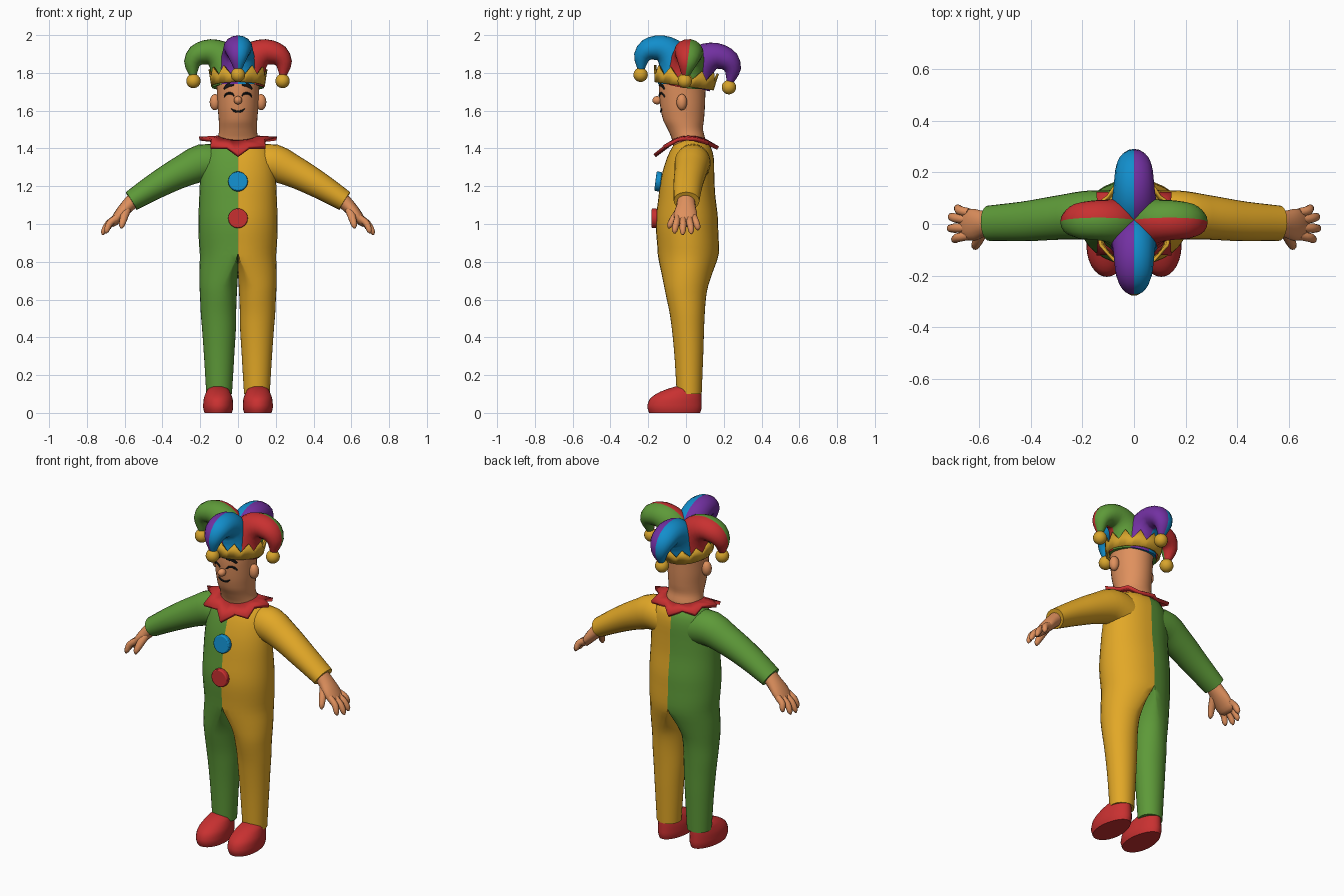
import bpy, bmesh, math
from mathutils import Vector, Matrix

if "Cube" in bpy.data.objects:
    bpy.data.objects.remove(bpy.data.objects["Cube"])

COL = {"green": (.11, .32, .04), "yellow": (.76, .39, .02), "gold": (.68, .37, .025),
       "red": (.58, .03, .03), "blue": (.006, .27, .60), "purple": (.17, .03, .36),
       "skin": (.74, .28, .11), "black": (.012, .012, .012)}
MAT = {}
for key, c in COL.items():
    MAT[key] = bpy.data.materials.new(key)
    MAT[key].diffuse_color = (*c, 1)


def interp(keys, rows, t):
    """Monotone cubic interpolation of rows of numbers."""
    n = len(keys)
    i = max(0, min(n - 2, sum(k <= t for k in keys) - 1))
    h = keys[i + 1] - keys[i]
    u = (t - keys[i]) / h
    out = []
    for c in range(len(rows[0])):
        d = [(rows[j + 1][c] - rows[j][c]) / (keys[j + 1] - keys[j]) for j in range(n - 1)]

        def slope(j):
            if j == 0 or j == n - 1:
                return d[min(j, n - 2)]
            a, b = d[j - 1], d[j]
            return 2 * a * b / (a + b) if a * b > 0 else 0
        a, b = rows[i][c], rows[i + 1][c]
        out.append((2*u**3 - 3*u*u + 1) * a + (u**3 - 2*u*u + u) * h * slope(i)
                   + (3*u*u - 2*u**3) * b + (u**3 - u*u) * h * slope(i + 1))
    return out


def finish(bm, name, mats, rule=None, angle=40):
    bmesh.ops.recalc_face_normals(bm, faces=bm.faces)
    if rule:
        for f in bm.faces:
            f.material_index = int(rule(f.calc_center_median()))
    me = bpy.data.meshes.new(name)
    bm.to_mesh(me)
    bm.free()
    for m in mats:
        me.materials.append(MAT[m])
    me.shade_smooth()
    me.set_sharp_from_angle(angle=math.radians(angle))
    ob = bpy.data.objects.new(name, me)
    bpy.context.collection.objects.link(ob)
    return ob


def skin_rings(rings):
    """Bridge closed rings of points and cap both ends."""
    bm = bmesh.new()
    vs = [[bm.verts.new(p) for p in r] for r in rings]
    n = len(vs[0])
    for a, b in zip(vs, vs[1:]):
        for k in range(n):
            bm.faces.new((a[k], a[(k + 1) % n], b[(k + 1) % n], b[k]))
    bm.faces.new(vs[0])
    bm.faces.new(vs[-1])
    return bm


def loft(levels, steps, m=1, n=32):
    """Stack ovals along z; level = z, centre x, inner rx, outer rx, centre y, ry."""
    keys, rows = [l[0] for l in levels], [l[1:] for l in levels]
    rings = []
    for s in range(steps + 1):
        z = keys[0] + (keys[-1] - keys[0]) * s / steps
        cx, ri, ro, cy, ry = interp(keys, rows, z)
        ring = []
        for k in range(n):
            c, sn = math.cos(2 * math.pi * k / n), math.sin(2 * math.pi * k / n)
            ring.append((m * (cx + (ro if c > 0 else ri) * c), cy + ry * sn, z))
        rings.append(ring)
    return skin_rings(rings)


def tube(pts, steps=12, m=1, n=16):
    """Sweep an oval along points x, y, z, ry, rz; m mirrors it in x."""
    keys = [0]
    for a, b in zip(pts, pts[1:]):
        keys.append(keys[-1] + (Vector(b[:3]) - Vector(a[:3])).length)
    smp = [interp(keys, pts, keys[-1] * s / steps) for s in range(steps + 1)]
    rings = []
    for s, p in enumerate(smp):
        t = (Vector(smp[min(s + 1, steps)][:3]) - Vector(smp[max(s - 1, 0)][:3])).normalized()
        side = Vector((0, 1, 0))
        side = (side - t * side.dot(t)).normalized()
        up = side.cross(t)
        ring = []
        for k in range(n):
            a = 2 * math.pi * k / n
            q = Vector(p[:3]) + side * math.cos(a) * p[3] + up * math.sin(a) * p[4]
            ring.append((m * q.x, q.y, q.z))
        rings.append(ring)
    return skin_rings(rings)


def ball(name, mat, loc, r):
    bm = bmesh.new()
    bmesh.ops.create_uvsphere(bm, u_segments=20, v_segments=12, radius=1)
    bm.transform(Matrix.Translation(loc) @ Matrix.Diagonal((*r, 1)))
    return finish(bm, name, [mat])


# Two-coloured suit, arms, hands and shoes, mirrored left and right
SUIT = [(.10, .10, .068, .068, .017, .066), (.30, .10, .08, .08, .015, .076),
        (.50, .10, .09, .095, .008, .09), (.65, .09, .085, .113, 0, .112),
        (.74, .05, .05, .155, .005, .135), (.85, 0, 0, .203, .012, .162),
        (1.0, 0, 0, .21, .005, .165), (1.15, 0, 0, .205, .005, .15),
        (1.25, 0, 0, .20, .01, .14), (1.35, 0, 0, .188, .023, .124),
        (1.42, 0, 0, .15, .03, .095), (1.45, 0, 0, .10, .02, .065)]
SLEEVE = [(.08, .04, 1.31, .09, .095), (.17, .035, 1.325, .095, .10), (.29, .025, 1.28, .086, .085),
          (.43, .01, 1.205, .077, .07), (.565, .003, 1.122, .068, .055)]
PALM = [(.54, 0, 1.14, .045, .04), (.58, 0, 1.10, .05, .037), (.625, -.003, 1.05, .062, .031),
        (.66, -.003, 1.005, .056, .021), (.67, -.003, .99, .03, .01)]
FINGERS = [(-.045, .70, -.06, .95), (-.015, .718, -.017, .942),
           (.016, .714, .028, .947), (.044, .688, .062, .968)]
SHOE = [(0, .105, .074, .074, -.06, .135), (.03, .105, .081, .081, -.061, .144),
        (.07, .105, .079, .079, -.056, .138), (.105, .105, .068, .068, -.035, .115),
        (.13, .105, .055, .055, -.01, .08), (.14, .105, .035, .035, -.005, .05)]
for m, side, col in ((-1, "left", "green"), (1, "right", "yellow")):
    finish(loft(SUIT, 40, m), side + "_suit", [col], angle=55)
    finish(tube(SLEEVE, 14, m, 24), side + "_sleeve", [col], angle=55)
    finish(tube(PALM, 10, m), side + "_palm", ["skin"], angle=60)
    for i, (y0, x, y, z) in enumerate(FINGERS):
        pts = [(.64, y0, 1.035, .017, .019), ((.64 + x) / 2 + .012, (y0 + y) / 2, (1.035 + z) / 2 + .008, .018, .018),
               (x - .003, y, z + .01, .014, .013), (x, y, z, .005, .005)]
        finish(tube(pts, 8, m, 10), f"{side}_finger_{i + 1}", ["skin"], angle=60)
    thumb = [(.59, -.03, 1.075, .022, .024), (.605, -.065, 1.03, .019, .021),
             (.616, -.088, .988, .014, .014), (.617, -.091, .977, .005, .005)]
    finish(tube(thumb, 8, m, 10), side + "_thumb", ["skin"], angle=60)
    bm = loft(SHOE, 10, m)
    for v in bm.verts:      # wide toe, narrow heel
        v.co.x = m * .105 + (v.co.x - m * .105) * (.94 - .7 * v.co.y)
    finish(bm, side + "_shoe", ["red"], angle=50)
    ball(side + "_ear", "skin", (m * .122, -.022, 1.645), (.028, .028, .043))

# Head and neck
HEAD = [(1.38, 0, .12, .12, .02, .08), (1.45, 0, .108, .108, .013, .088), (1.5, 0, .10, .10, -.003, .093),
        (1.55, 0, .102, .102, -.013, .108), (1.62, 0, .108, .108, -.018, .118),
        (1.70, 0, .112, .112, -.02, .123), (1.76, 0, .115, .115, -.015, .125), (1.80, 0, .08, .08, -.01, .09)]
finish(loft(HEAD, 28), "head", ["skin"])
ball("nose", "skin", (0, -.153, 1.655), (.022, .025, .022))


# Face lines laid on the head surface
def face_line(name, pts, r, m=1):
    rows = []
    for i, (x, z) in enumerate(pts):
        _, _, rx, cy, ry = interp([l[0] for l in HEAD], [l[1:] for l in HEAD], z)
        k = .4 if i in (0, len(pts) - 1) else 1
        rows.append((x, cy - ry * math.sqrt(1 - (x / rx) ** 2), z, .006, r * k))
    finish(tube(rows, 8, m, 8), name, ["black"])


for m, side in ((-1, "left"), (1, "right")):
    face_line(side + "_eye", [(.02, 1.677), (.033, 1.69), (.048, 1.693), (.062, 1.687), (.073, 1.673)], .006, m)
    face_line(side + "_eyebrow", [(.022, 1.735), (.038, 1.739), (.055, 1.732), (.073, 1.716)], .011, m)
face_line("mouth", [(-.036, 1.61), (-.02, 1.599), (0, 1.595), (.02, 1.599), (.036, 1.61)], .006)

# Pointed collar, eight tips, drooping at front and back
bm = bmesh.new()
loops = []
for i in range(16):
    a = math.pi * i / 8
    c, s = math.cos(a), math.sin(a)
    droop = s * s * (.09 if s < 0 else .05)
    tip = i % 2 == 0
    k = 1 if tip else .74
    inner = bm.verts.new((.102 * c, .012 + .082 * s, 1.458 - droop * .25))
    outer = bm.verts.new((.205 * k * c, .002 + .168 * k * s, 1.452 - droop * (1 if tip else .62)))
    loops.append((inner, outer))
for i in range(16):
    (a, b), (c, d) = loops[i], loops[(i + 1) % 16]
    bm.faces.new((a, b, d, c))
ob = finish(bm, "collar", ["red"], angle=20)
mod = ob.modifiers.new("thickness", 'SOLIDIFY')
mod.thickness, mod.offset = .02, 0

# Round buttons
for name, mat, y, z, tilt in (("upper_button", "blue", -.147, 1.225, -7), ("lower_button", "red", -.167, 1.03, 0)):
    bm = bmesh.new()
    bmesh.ops.create_cone(bm, cap_ends=True, segments=28, radius1=.052, radius2=.052, depth=.03)
    bm.transform(Matrix.Translation((0, y, z)) @ Matrix.Rotation(math.radians(90 + tilt), 4, 'X'))
    ob = finish(bm, name, [mat])
    mod = ob.modifiers.new("rounding", 'BEVEL')
    mod.width, mod.segments = .006, 2

# Hat, leaning backwards
PIVOT = Vector((0, -.006, 1.76))
TILT = (Matrix.Translation(PIVOT) @ Matrix.Rotation(math.radians(-8), 4, 'X') @ Matrix.Translation((0, 0, -1.76)))

# Zigzag hat band
bm = bmesh.new()
cols = []
for i in range(24):
    a = math.pi * i / 12 + math.pi / 2
    c, s = math.cos(a), math.sin(a)
    top = 1.82 if i % 2 == 0 else 1.772
    f = 1 + (top - 1.73) * 1.15
    cols.append((bm.verts.new((.136 * c, .152 * s, 1.73)), bm.verts.new((.136 * f * c, .152 * f * s, top))))
for i in range(24):
    (a, b), (c, d) = cols[i], cols[(i + 1) % 24]
    bm.faces.new((a, c, d, b))
bm.transform(TILT)
ob = finish(bm, "hat_band", ["gold"])
mod = ob.modifiers.new("thickness", 'SOLIDIFY')
mod.thickness, mod.offset = .012, 0

# Four curling horns, each split in two colours, with a bell at the tip
HORN = [(.036, 0, 1.735, .105, .103), (.05, 0, 1.82, .098, .098), (.10, 0, 1.892, .083, .083),
        (.155, 0, 1.912, .077, .068), (.212, 0, 1.895, .07, .06), (.243, 0, 1.845, .048, .042),
        (.238, 0, 1.785, .02, .018)]
for q, name, mats in ((0, "right", ("red", "green")), (1, "back", ("purple", "blue")),
                      (2, "left", ("red", "green")), (3, "front", ("purple", "blue"))):
    turn = Matrix.Rotation(q * math.pi / 2, 4, 'Z')
    ob = finish(tube(HORN, 18, 1, 16), name + "_hat_horn", mats, lambda p: p.y > 0)
    ob.data.transform(TILT @ turn)
    ball(name + "_bell", "gold", TILT @ turn @ Vector((.236, 0, 1.757)), (.038, .038, .038))

for m in bpy.data.materials:
    if m.users and not m.is_grease_pencil:
        m.use_nodes = True
        m.node_tree.nodes["Principled BSDF"].inputs["Base Color"].default_value = m.diffuse_color
